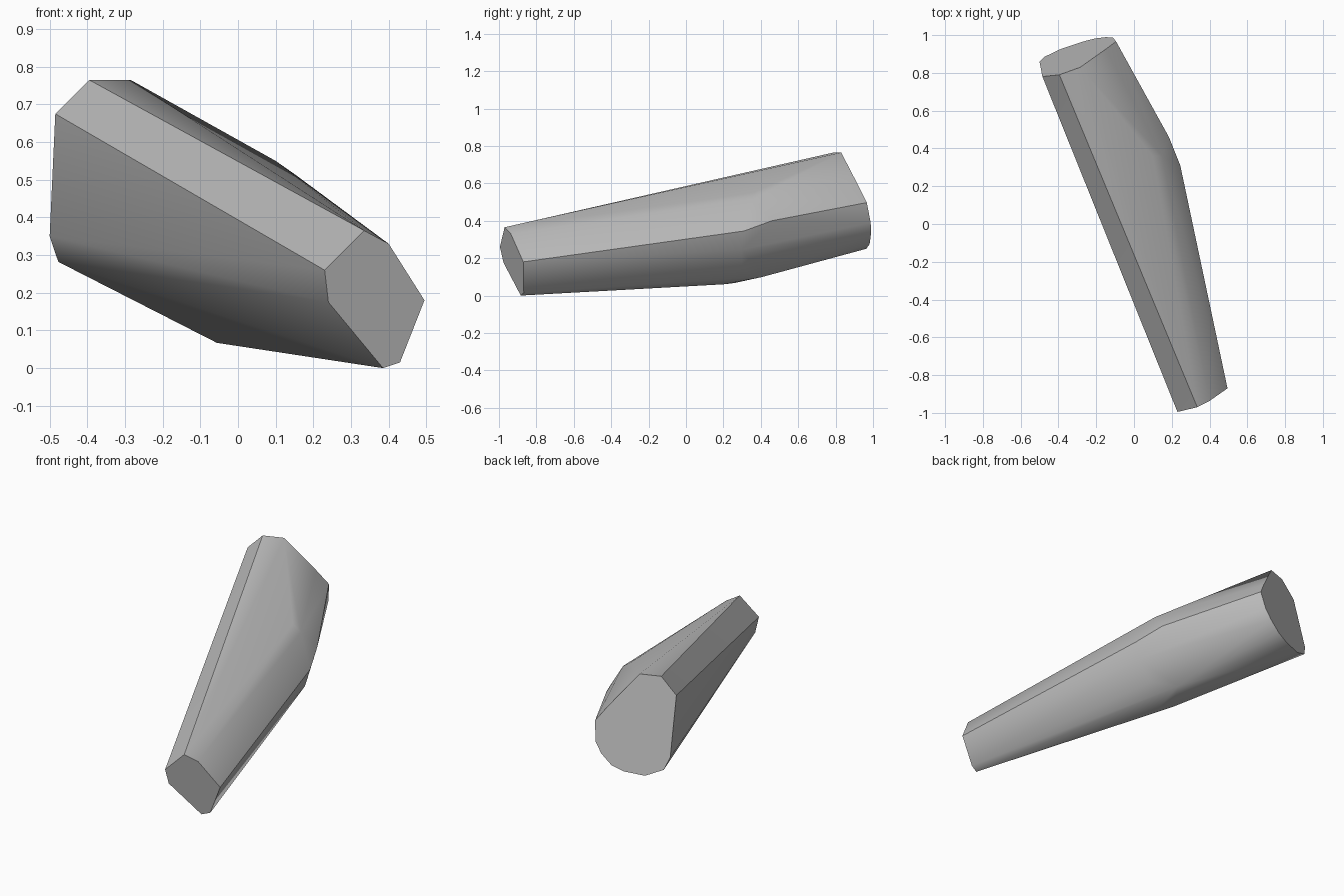
import bpy, bmesh, math

cube = bpy.data.objects.get("Cube")
if cube:
    bpy.data.objects.remove(cube, do_unlink=True)


def end_profile(points, origin, slope_x, slope_z):
    """Place an (x, z) outline on a slanted end plane."""
    ox, oy, oz = origin
    return [(x, oy + slope_x * (x - ox) + slope_z * (z - oz), z) for x, z in points]


# Narrow front end
front_end = end_profile(
    [(.335, .365), (.40, .33), (.495, .18), (.43, .015), (.385, .0), (.24, .175), (.23, .26)],
    (.335, -.97, .365), .417, -.18)

# Wide rounded back end
back_end = end_profile(
    [(-.395, .765), (-.285, .765), (-.15, .58), (-.095, .497), (-.112, .39), (-.15, .33),
     (-.21, .275), (-.277, .25), (-.387, .24), (-.477, .282), (-.5, .35), (-.485, .675)],
    (-.395, .79, .765), .36, -.255)

# Swelling around the right shoulder and the underside
swelling = [(.10, .36, .55), (.15, .36, .515), (.185, .46, .40), (.245, .31, .345),
            (.22, .297, .245), (.13, .3, .14), (.03, .41, .1), (0, .2, .06), (-.056, .26, .067)]

# Skin the three groups into one tapered body
bm = bmesh.new()
for co in front_end + back_end + swelling:
    bm.verts.new(co)
bmesh.ops.convex_hull(bm, input=bm.verts)
bmesh.ops.dissolve_limit(bm, angle_limit=math.radians(.5), verts=bm.verts, edges=bm.edges)
bmesh.ops.recalc_face_normals(bm, faces=bm.faces)
mesh = bpy.data.meshes.new("tapered_body")
bm.to_mesh(mesh)
bm.free()
body = bpy.data.objects.new("tapered_body", mesh)
bpy.context.collection.objects.link(body)

# Plain grey
grey = bpy.data.materials.new("plain_grey")
grey.use_nodes = True
grey.diffuse_color = (.5, .5, .5, 1)
grey.node_tree.nodes["Principled BSDF"].inputs["Base Color"].default_value = (.5, .5, .5, 1)
mesh.materials.append(grey)

# Smooth sides with crisp ends
bpy.ops.object.select_all(action="DESELECT")
body.select_set(True)
bpy.context.view_layer.objects.active = body
bpy.ops.object.shade_smooth_by_angle(angle=math.radians(30))
